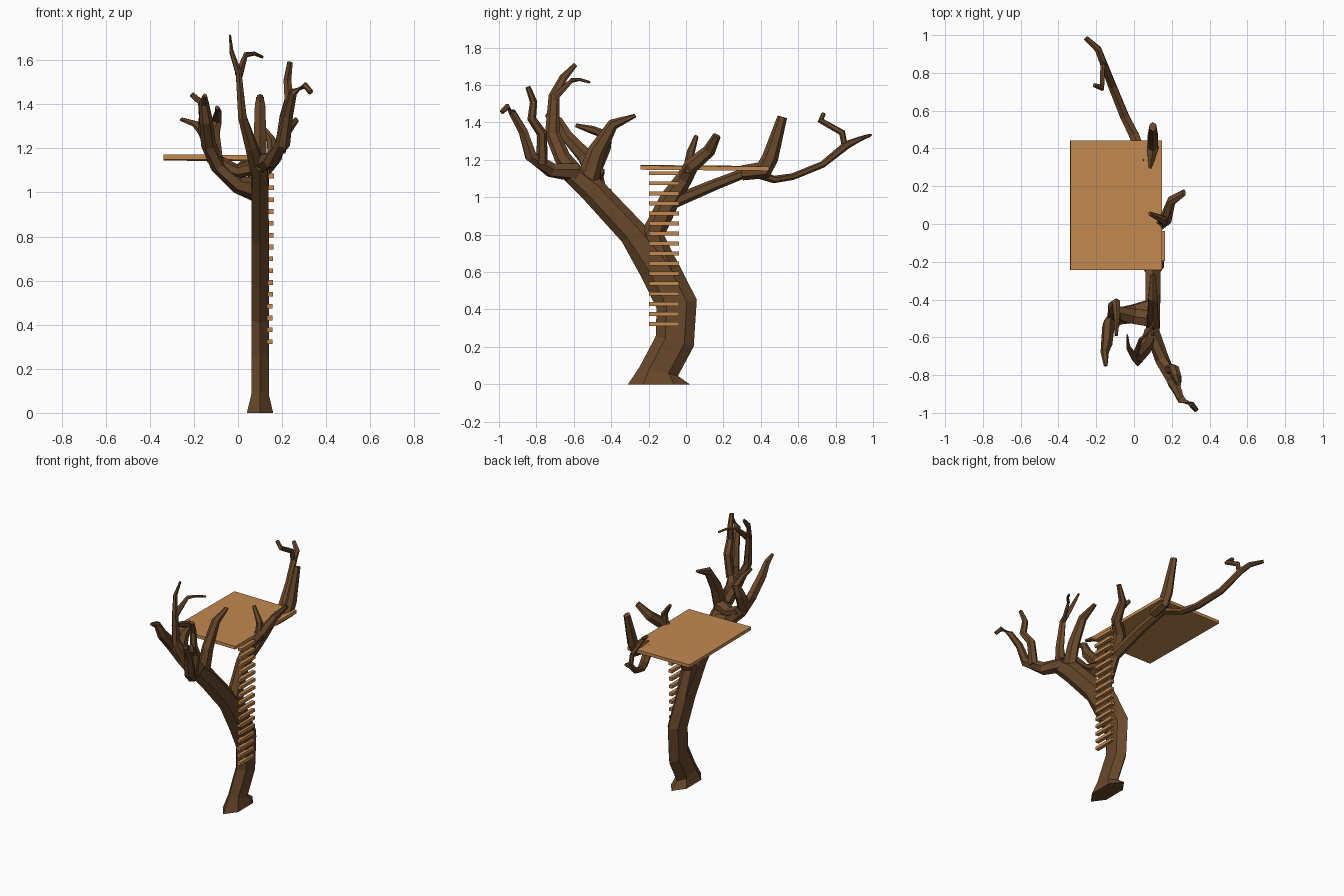
import bpy, bmesh, math
from mathutils import Vector


def material(name, rgb):
    m = bpy.data.materials.new(name)
    m.diffuse_color = (*rgb, 1)
    return m


BARK = material("bark", (0.14, 0.065, 0.024))
PLANK = material("plank", (0.54, 0.25, 0.08))


def limb(name, pts, ref=(1, 0, 0), sides=6):
    """Faceted tube; each point is x, y, z, half width along ref, half width across."""
    bm = bmesh.new()
    P = [Vector(p[:3]) for p in pts]
    rings = []
    for i, p in enumerate(pts):
        a = (P[i] - P[i - 1]).normalized() if i else Vector()
        b = (P[i + 1] - P[i]).normalized() if i < len(P) - 1 else Vector()
        t = (a + b).normalized()
        u = Vector(ref)
        u = (u - t * u.dot(t)).normalized()
        v = t.cross(u)
        ru = p[3]
        rv = p[4] if len(p) > 4 else ru
        ring = []
        for k in range(sides):
            q = 2 * math.pi * k / sides
            ring.append(bm.verts.new(P[i] + u * ru * math.sin(q) + v * rv * math.cos(q)))
        rings.append(ring)
    for r, s in zip(rings, rings[1:]):
        for k in range(sides):
            j = (k + 1) % sides
            bm.faces.new((r[k], r[j], s[j], s[k]))
    bm.faces.new(rings[0])
    bm.faces.new(rings[-1])
    bmesh.ops.recalc_face_normals(bm, faces=bm.faces)
    me = bpy.data.meshes.new(name)
    bm.to_mesh(me)
    bm.free()
    ob = bpy.data.objects.new(name, me)
    me.materials.append(BARK)
    bpy.context.collection.objects.link(ob)
    return ob


def box(name, loc, size, rot=(0, 0, 0)):
    bpy.ops.mesh.primitive_cube_add(size=1, location=loc, rotation=rot)
    ob = bpy.context.object
    ob.name = name
    ob.scale = size
    ob.data.materials.append(PLANK)


# trunk leading into the front limb
limb("trunk", [(.10, -.145, 0, .069, .165), (.10, -.145, .07, .046, .105),
               (.10, -.06, .23, .046, .105), (.10, -.05, .43, .046, .11),
               (.10, -.145, .62, .046, .105), (.10, -.285, .81, .046, .075),
               (.10, -.50, 1.04, .044, .07), (.10, -.62, 1.14, .036, .055)])
# rear limb rising beside the ladder
limb("rear_limb", [(.10, -.12, .6, .044, .09), (.10, -.18, .80, .044, .065),
                   (.10, -.085, .99, .042, .055), (.11, -.01, 1.10, .04, .045),
                   (.17, .03, 1.17, .034, .04), (.20, .125, 1.25, .022, .034),
                   (.265, .165, 1.33, .012, .022)])
limb("rear_limb_twig", [(.16, .01, 1.13, .03), (.15, .025, 1.24, .022),
                        (.085, .055, 1.325, .012)])

# right front branch and its fork
limb("right_branch", [(.10, -.58, 1.13, .04, .05), (.15, -.72, 1.145, .036, .042),
                      (.205, -.83, 1.22, .03, .038), (.225, -.87, 1.35, .023, .03),
                      (.25, -.93, 1.455, .019, .022), (.305, -.955, 1.485, .016),
                      (.33, -.985, 1.455, .013)], ref=(.8, -.6, 0))
limb("right_branch_fork", [(.19, -.77, 1.18, .03), (.213, -.77, 1.34, .028),
                           (.232, -.825, 1.42, .024), (.224, -.815, 1.51, .02),
                           (.236, -.845, 1.59, .014)])

# tall centre branch
limb("tall_branch", [(.09, -.58, 1.11, .04, .05), (.06, -.66, 1.21, .03, .044),
                     (.02, -.715, 1.34, .022, .04), (.003, -.705, 1.54, .015, .03),
                     (-.03, -.655, 1.64, .01, .022), (-.036, -.59, 1.71, .005, .012)])
limb("tall_branch_twig", [(.003, -.705, 1.53, .014, .025), (.035, -.61, 1.625, .01, .013),
                          (.075, -.57, 1.63, .009), (.11, -.515, 1.615, .007)], ref=(.6, -.8, 0))

# short upright branch over the crotch
limb("inner_branch", [(.10, -.53, 1.08, .036, .06), (.10, -.48, 1.24, .033, .05),
                      (.10, -.39, 1.39, .027, .03), (.10, -.27, 1.437, .015, .01)])

# left branch and its two forks
limb("left_branch", [(.10, -.45, 1.01, .06, .06), (.0, -.475, 1.035, .055, .04),
                     (-.09, -.49, 1.12, .05, .036), (-.135, -.54, 1.22, .045, .034),
                     (-.145, -.64, 1.33, .036, .03), (-.155, -.68, 1.41, .024, .022),
                     (-.15, -.75, 1.44, .01)], ref=(0, 1, 0))
limb("left_branch_fork", [(-.105, -.50, 1.15, .04, .05), (-.11, -.44, 1.27, .03, .04),
                          (-.095, -.42, 1.33, .025, .03), (-.09, -.50, 1.36, .017, .022),
                          (-.095, -.59, 1.385, .01)])
limb("left_cross_branch", [(.09, -.5, 1.12, .05, .04), (.0, -.49, 1.095, .045, .03),
                           (-.09, -.47, 1.14, .04, .03)], ref=(0, 1, 0))

# long back branch, its fork and the stout stub
limb("back_branch", [(.10, -.08, .97, .036), (.08, .16, 1.07, .034, .03),
                     (.05, .34, 1.14, .032, .028), (.0, .47, 1.095, .03, .02),
                     (-.05, .57, 1.11, .027, .018), (-.115, .73, 1.175, .024, .018),
                     (-.165, .86, 1.28, .02, .022), (-.19, .925, 1.31, .02, .014),
                     (-.255, .985, 1.332, .014, .008)])
limb("back_branch_fork", [(-.165, .85, 1.265, .016), (-.165, .835, 1.345, .014, .018),
                          (-.17, .72, 1.41, .014, .018), (-.21, .735, 1.445, .012)],
     ref=(1, .1, 0))
limb("back_stub", [(.085, .30, 1.13, .032, .04), (.10, .415, 1.145, .033, .05),
                   (.10, .45, 1.21, .032, .044), (.10, .515, 1.43, .02, .026)])

# platform and ladder rungs
box("platform", (-.095, .10, 1.157), (.485, .685, .022), (math.radians(-.5), math.radians(.4), 0))
for i in range(16):
    box("ladder_rung", (.143 + i * .0006, -.117, .323 + i * .0537), (.025, .16, .021))
